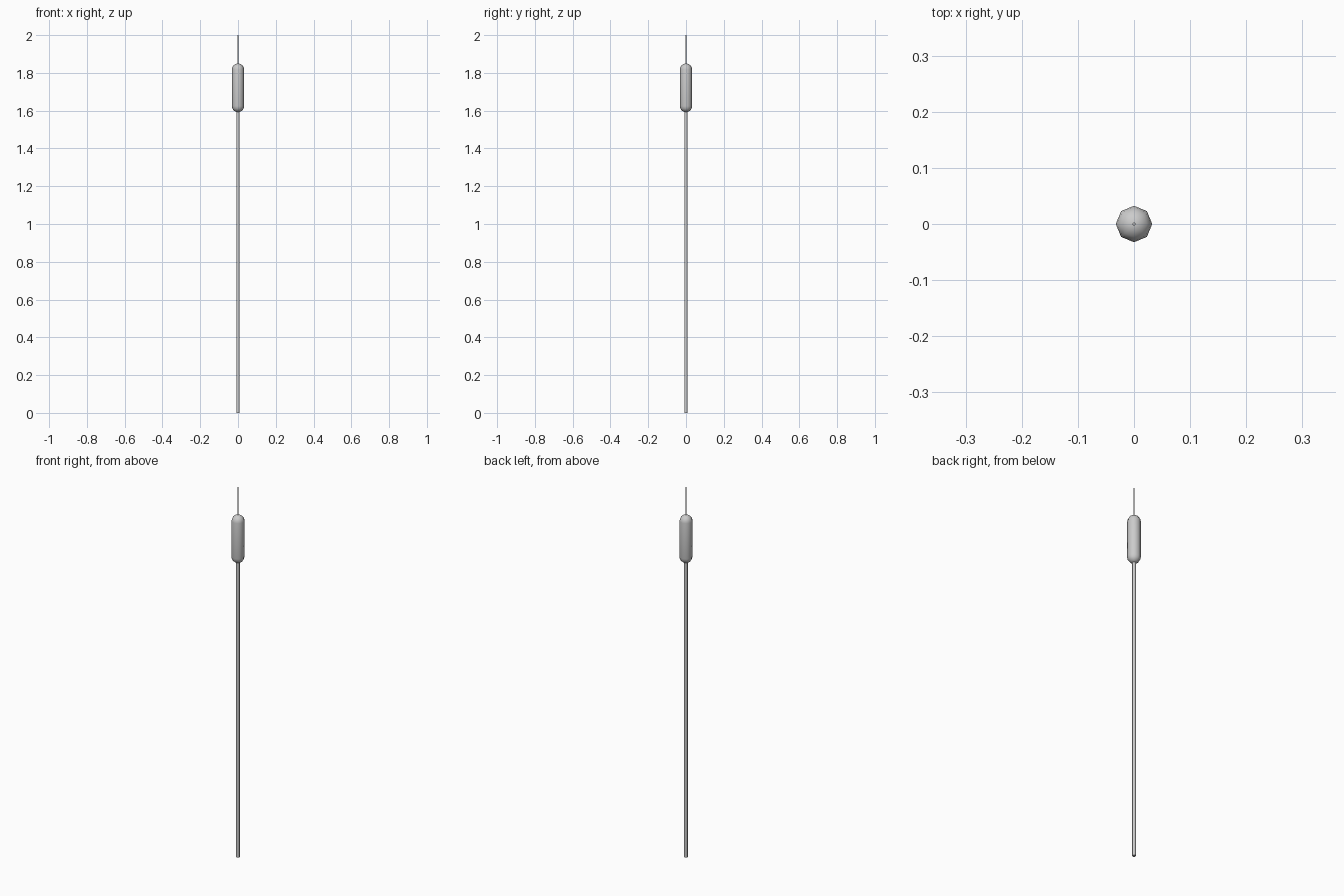
import bpy, bmesh
from math import cos, sin, pi, radians

if "Cube" in bpy.data.objects:
    bpy.data.objects.remove(bpy.data.objects["Cube"])


def lathe(name, profile, sides, smooth_angle):
    """Closed turned part from (radius, z) points; radius 0 makes a pole."""
    bm = bmesh.new()
    rings = []
    for r, z in profile:
        n = sides if r > 0 else 1
        rings.append([bm.verts.new((r * cos(2 * pi * i / sides),
                                    r * sin(2 * pi * i / sides), z)) for i in range(n)])
    for a, b in zip(rings, rings[1:]):
        for i in range(sides):
            j = (i + 1) % sides
            quad = [a[i % len(a)], a[j % len(a)], b[j % len(b)], b[i % len(b)]]
            bm.faces.new(list(dict.fromkeys(quad)))
    for ring in (rings[0], rings[-1]):
        if len(ring) > 1:
            bm.faces.new(ring)
    bmesh.ops.recalc_face_normals(bm, faces=bm.faces)
    mesh = bpy.data.meshes.new(name)
    bm.to_mesh(mesh)
    bm.free()
    obj = bpy.data.objects.new(name, mesh)
    bpy.context.collection.objects.link(obj)
    bpy.ops.object.select_all(action='DESELECT')
    obj.select_set(True)
    bpy.context.view_layer.objects.active = obj
    bpy.ops.object.shade_smooth_by_angle(angle=radians(smooth_angle))
    return obj


# Reed stalk
lathe("stalk", [(0.009, 0), (0.009, 1.6)], 8, 60)

# Seed head: eight-sided capsule with domed ends
R, low, high, steps = 0.0325, 1.592, 1.85, 4
dome = [(R * sin(pi / 2 * k / steps), R * (1 - cos(pi / 2 * k / steps)))
        for k in range(steps + 1)]
profile = [(r, low + h) for r, h in dome] + [(r, high - h) for r, h in reversed(dome)]
lathe("seed_head", profile, 8, 60)

# Thin spike above the head
lathe("spike", [(0.003, 1.84), (0.0025, 2.0)], 8, 60)
